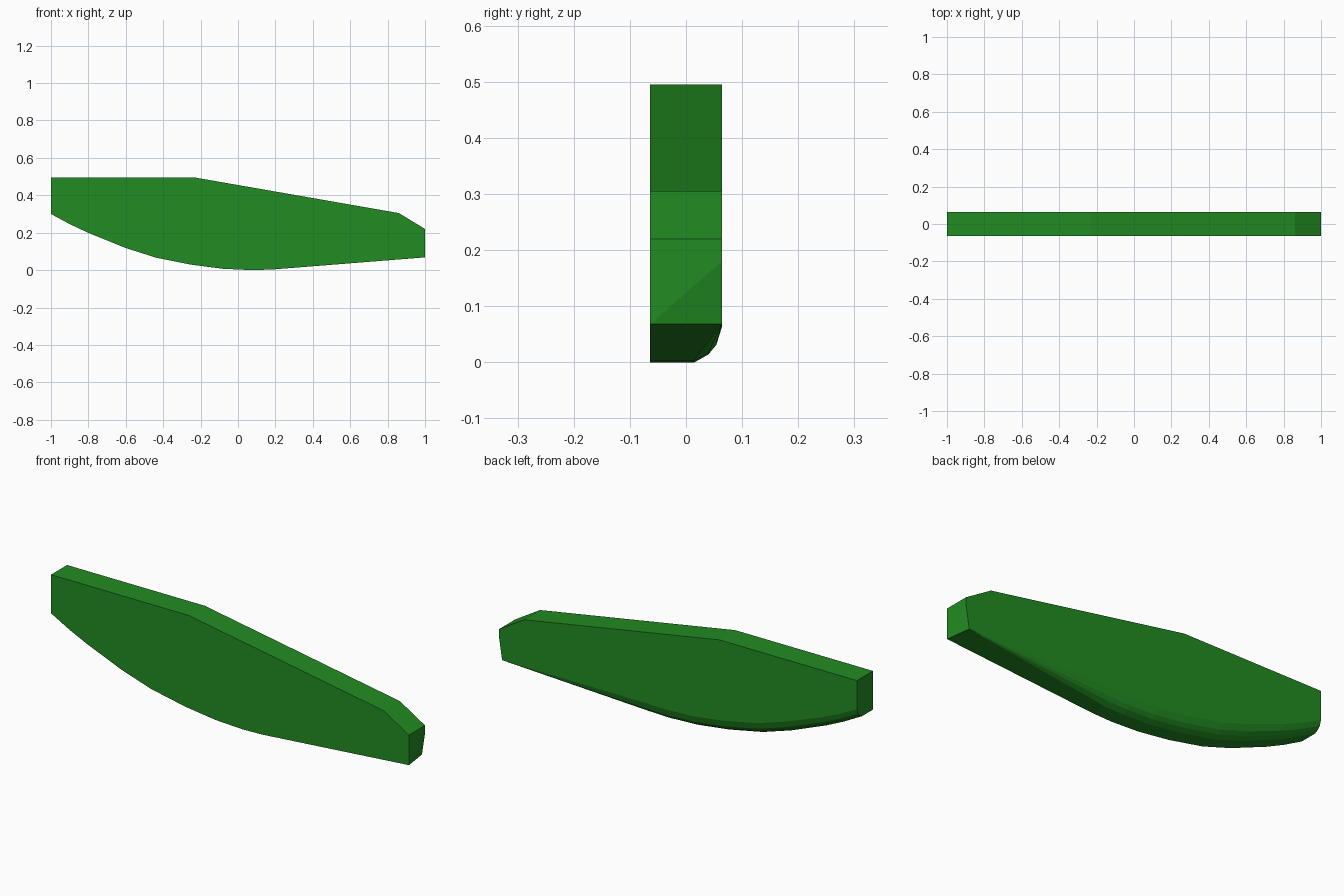
import bpy, bmesh

if "Cube" in bpy.data.objects:
    bpy.data.objects.remove(bpy.data.objects["Cube"])

HALF = 0.064  # half thickness of the slab

# Upper outline (x, z), right to left
TOP = [(1, 0.22), (0.86, 0.305), (-0.23, 0.495), (-1, 0.495)]
# Lower edge, left to right: x, z, amount of rounding on the back corner
BOTTOM = [(-1, 0.30, 0.8), (-0.9, 0.246, 0.85), (-0.8, 0.199, 0.9), (-0.6, 0.118, 1),
          (-0.44, 0.067, 1), (-0.25, 0.029, 1), (-0.08, 0.007, 1), (0.07, 0.0, 1),
          (0.18, 0.003, 1), (1, 0.068, 0)]
# Rounded corner section: y inset from the back, z rise from the lower edge
ROUND = [(0.049, 0.0), (0.024, 0.014), (0.010, 0.031), (0.0, 0.063)]

green = bpy.data.materials.new("leaf green")
green.diffuse_color = (0.016, 0.258, 0.016, 1)
green.use_nodes = True
green.node_tree.nodes["Principled BSDF"].inputs["Base Color"].default_value = green.diffuse_color

bm = bmesh.new()
front_top = [bm.verts.new((x, -HALF, z)) for x, z in TOP]
back_top = [bm.verts.new((x, HALF, z)) for x, z in TOP]

# Cross-sections of the underside, from front edge around the back corner
sections = []
for x, z, s in BOTTOM:
    row = [bm.verts.new((x, -HALF, z))]
    if s == 0:  # rounding runs out to a single slightly recessed corner
        row += [bm.verts.new((0.983, HALF, z))] * len(ROUND)
    else:
        row += [bm.verts.new((x, HALF - s * dy, z + s * dz)) for dy, dz in ROUND]
    sections.append(row)


def face(*verts):
    unique = list(dict.fromkeys(verts))
    if len(unique) > 2:
        bm.faces.new(unique)


# Underside
for a, b in zip(sections, sections[1:]):
    for i in range(len(a) - 1):
        face(a[i], a[i + 1], b[i + 1], b[i])

# Upper edge
for i in range(len(TOP) - 1):
    face(front_top[i], back_top[i], back_top[i + 1], front_top[i + 1])

# Flat front and back, with the small step in the back edge of the right end
step = bm.verts.new((1, HALF, 0.18))
face(*[r[0] for r in sections], *front_top)
face(*[r[-1] for r in sections], step, *back_top)

# Left end, then right end with its slanted lower corner
face(*sections[0], back_top[-1], front_top[-1])
tip = sections[-1]
face(tip[0], tip[-1], step)
face(tip[0], step, back_top[0], front_top[0])

bmesh.ops.recalc_face_normals(bm, faces=bm.faces[:])
mesh = bpy.data.meshes.new("curved_slab")
bm.to_mesh(mesh)
bm.free()
mesh.materials.append(green)
slab = bpy.data.objects.new("curved_slab", mesh)
bpy.context.collection.objects.link(slab)
